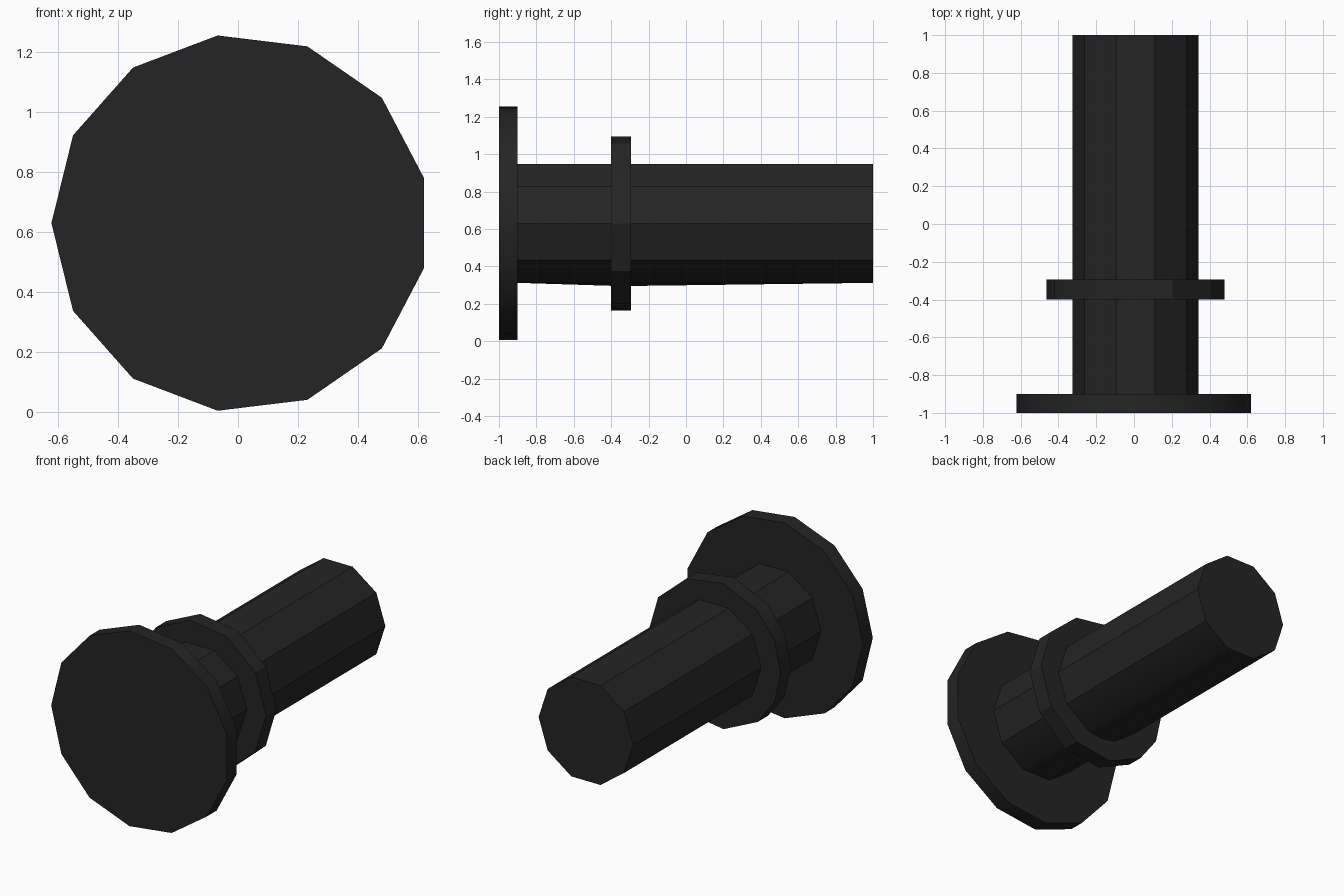
import bpy, bmesh
from math import cos, sin, radians

if "Cube" in bpy.data.objects:
    bpy.data.objects.remove(bpy.data.objects["Cube"], do_unlink=True)

CX, CZ = 0.008, 0.63   # shared axis of all parts

dark = bpy.data.materials.new("dark_grey")
dark.use_nodes = True
COLOUR = (0.018, 0.018, 0.018, 1)
dark.diffuse_color = COLOUR
bsdf = next(n for n in dark.node_tree.nodes if n.type == 'BSDF_PRINCIPLED')
bsdf.inputs["Base Color"].default_value = COLOUR


def ring_angles(sides, start=0):
    return [start + 360 * i / sides for i in range(sides)]


def prism(name, angles, radius, y0, y1, shape=None):
    """Solid polygon disc along y, with an optional bmesh edit."""
    bm = bmesh.new()
    base = [bm.verts.new((CX + radius * cos(radians(a)), y0,
                          CZ + radius * sin(radians(a)))) for a in angles]
    face = bm.faces.new(base)
    ext = bmesh.ops.extrude_face_region(bm, geom=[face])
    moved = [g for g in ext["geom"] if isinstance(g, bmesh.types.BMVert)]
    bmesh.ops.translate(bm, verts=moved, vec=(0, y1 - y0, 0))
    if not any(f.is_valid and all(abs(v.co.y - y0) < 1e-5 for v in f.verts)
               for f in bm.faces):
        bm.faces.new(base)
    bmesh.ops.recalc_face_normals(bm, faces=bm.faces[:])
    if shape:
        shape(bm)
    mesh = bpy.data.meshes.new(name)
    bm.to_mesh(mesh)
    bm.free()
    mesh.materials.append(dark)
    obj = bpy.data.objects.new(name, mesh)
    bpy.context.collection.objects.link(obj)
    bpy.ops.object.select_all(action='DESELECT')
    obj.select_set(True)
    bpy.context.view_layer.objects.active = obj
    bpy.ops.object.shade_smooth_by_angle(angle=radians(30))
    return obj


def bulge_underside(bm):
    """Slight downward peak under the collar."""
    bm.normal_update()
    bottom = min(bm.faces, key=lambda f: f.normal.z)
    peak = bmesh.ops.poke(bm, faces=[bottom])["verts"][0]
    peak.co = (CX, -0.35, 0.295)


# Wide end plate
prism("end_flange", ring_angles(13, 180), 0.629, -1.0, -0.9)

# Long ten-sided shaft
prism("shaft", ring_angles(10), 0.334, -0.9, 1.0, bulge_underside)

# Collar: eleven-sided rhythm with a finer, rounder side at -x
collar = [a for a in ring_angles(11) if not 140 < a < 220]
collar = sorted(collar + [155.5, 180, 204.5])
prism("collar", collar, 0.47, -0.4, -0.295)
